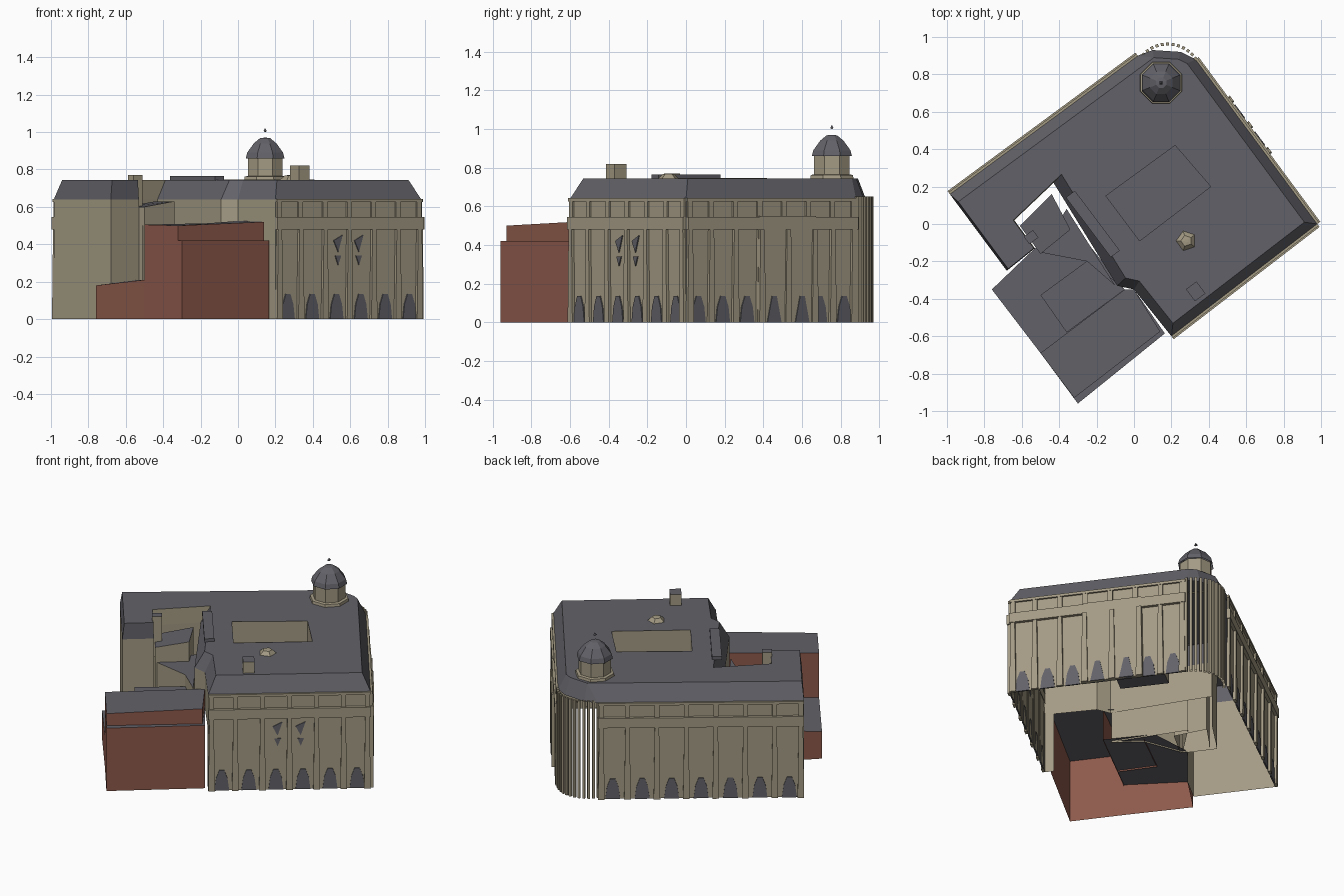
import bpy, bmesh, math
from mathutils import Vector

if "Cube" in bpy.data.objects:
    bpy.data.objects.remove(bpy.data.objects["Cube"])


def material(name, rgb):
    m = bpy.data.materials.new(name)
    m.diffuse_color = (*rgb, 1)
    m.use_nodes = True
    m.node_tree.nodes["Principled BSDF"].inputs["Base Color"].default_value = m.diffuse_color
    return m


STONE = material("tan stone", (0.37, 0.325, 0.23))
SLATE = material("grey slate", (0.122, 0.12, 0.138))
BRICK = material("red brick", (0.265, 0.10, 0.07))


def finish(name, bm, mats):
    me = bpy.data.meshes.new(name)
    bm.to_mesh(me)
    bm.free()
    for m in mats:
        me.materials.append(m)
    ob = bpy.data.objects.new(name, me)
    bpy.context.collection.objects.link(ob)
    return ob


def ring(bm, pts, z):
    return [bm.verts.new((x, y, z)) for x, y in pts]


def band(bm, lo, hi, mat=0, skip=()):
    n = len(lo)
    for i in range(n):
        if i not in skip:
            j = (i + 1) % n
            bm.faces.new((lo[i], lo[j], hi[j], hi[i])).material_index = mat


def prism(name, pts, z0, z1, side, top, rise=None, skip=()):
    """Open-bottomed block; rise gives a height change for each top corner."""
    bm = bmesh.new()
    lo, hi = ring(bm, pts, z0), ring(bm, pts, z1)
    for v, d in zip(hi, rise or []):
        v.co.z += d
    band(bm, lo, hi, skip=skip)
    bm.faces.new(hi).material_index = 1
    return finish(name, bm, [side, top])


def inset(pts, dist):
    """Move edge i of a counter-clockwise outline inwards by dist[i]."""
    out, n = [], len(pts)
    for i in range(n):
        p, a, b = Vector(pts[i]), Vector(pts[i - 1]), Vector(pts[(i + 1) % n])
        e, f = (p - a).normalized(), (b - p).normalized()
        cross = e.x * f.y - e.y * f.x
        # corner where the two shifted edges meet
        out.append(tuple(p + (f * dist[i - 1] - e * dist[i]) / cross))
    return out


def lathe(name, profile, centre, mat, sides=8):
    bm = bmesh.new()
    rings = []
    for r, z in profile:
        rings.append(ring(bm, [(centre[0] + r * math.cos(math.tau * (k + .5) / sides),
                                centre[1] + r * math.sin(math.tau * (k + .5) / sides))
                               for k in range(sides)], z))
    for lo, hi in zip(rings, rings[1:]):
        band(bm, lo, hi)
    bm.faces.new(rings[-1])
    return finish(name, bm, [mat])


def panel(bm, a, b, shape, out):
    """Extrude a (distance, height) outline outwards from the wall a-b."""
    a, b = Vector(a), Vector(b)
    d = (b - a).normalized()
    nrm = Vector((d.y, -d.x))
    back = [bm.verts.new((*(a + d * u - nrm * .003), z)) for u, z in shape]
    front = [bm.verts.new((*(a + d * u + nrm * out), z)) for u, z in shape]
    band(bm, back, front)
    bm.faces.new(front)


def rect(u, w, z0, z1):
    return [(u - w / 2, z0), (u + w / 2, z0), (u + w / 2, z1), (u - w / 2, z1)]


# Main block: walls, sloping slate edge and flat roof with a courtyard hole
S, E, N1, N2, W = (0.2, -0.6), (0.98, 0), (0.33, 0.88), (0.02, 0.9), (-0.985, 0.16)
plan = [W, (-0.68, -0.25), (-0.53, -0.13), (-0.64, 0.02), (-0.43, 0.22), (-0.09, -0.33),
        (0.0, -0.35), S, E, N1, (0.25, 0.92), (0.1, 0.93), N2]
slope = [.012, .004, .004, .004, .06, .05, .05, .05, .05, .04, .04, .04, .06]
court = [(-0.15, 0.15), (0.03, -0.09), (0.41, 0.2), (0.22, 0.42)]

# walls above the annexe and light well stop short of the ground
bm = bmesh.new()
feet = {2: 0.2, 3: 0.2, 4: 0.4, 5: 0.4, 6: 0.4}
for i, a in enumerate(plan):
    if i not in (9, 10, 11):
        b, z = plan[(i + 1) % len(plan)], feet.get(i, 0)
        bm.faces.new([bm.verts.new(c) for c in
                      ((*a, z), (*b, z), (*b, .64), (*a, .64))])
ret = (0.165, -0.555)
bm.faces.new([bm.verts.new(c) for c in ((*ret, 0), (*S, 0), (*S, .4), (*ret, .4))])
finish("main_walls", bm, [STONE])

bm = bmesh.new()
eave, crown = ring(bm, plan, 0.64), ring(bm, inset(plan, slope), 0.745)
band(bm, eave, crown)
for i in (2, 3):  # the light well sides stay stone up to the roof
    eave[i].link_faces[0].index
    for f in set(eave[i].link_faces) & set(eave[i + 1].link_faces):
        f.material_index = 1
edges = [bm.edges.get((crown[i - 1], crown[i])) for i in range(len(crown))]
hole = ring(bm, court, 0.745)
edges += [bm.edges.new((hole[i - 1], hole[i])) for i in range(4)]
bmesh.ops.triangle_fill(bm, edges=edges, use_beauty=True, normal=(0, 0, 1))
finish("main_roof", bm, [SLATE, STONE])

# Courtyard walls and floor
bm = bmesh.new()
floor, rim = ring(bm, court, 0.42), ring(bm, court, 0.747)
band(bm, rim, floor)
bm.faces.new(floor).material_index = 1
finish("courtyard", bm, [STONE, SLATE])

# Facades: pilasters, cornice, attic strips and dark basement windows
for name, a, b, bays in (("southeast", S, E, 6), ("northeast", E, N1, 7), ("northwest", N2, W, 7)):
    length = (Vector(b) - Vector(a)).length
    step = length / bays
    bm, win = bmesh.new(), bmesh.new()
    for i in range(bays + 1):
        u = min(max(i * step, 0.02), length - 0.02)
        panel(bm, a, b, [(u - .02, 0), (u + .02, 0), (u + .013, .48), (u - .013, .48)], 0.016)
        panel(bm, a, b, rect(u, 0.03, 0.545, 0.635), 0.01)
    panel(bm, a, b, rect(length / 2, length, 0.48, 0.545), 0.02)
    panel(bm, a, b, rect(length / 2, length, 0.625, 0.642), 0.012)
    for i in range(bays):
        u = (i + .5) * step
        panel(win, a, b, [(u - .045, 0), (u + .045, 0), (u + .035, .08), (u + .015, .135),
                          (u - .015, .135), (u - .035, .08)], 0.006)
    if name == "southeast":
        for u in (0.42, 0.56):
            panel(win, a, b, [(u, .36), (u + .03, .45), (u - .03, .42)], 0.006)
            panel(win, a, b, [(u, .29), (u + .02, .34), (u - .02, .34)], 0.006)
    finish(name + "_pilasters", bm, [STONE])
    finish(name + "_windows", win, [SLATE])

# Shallow projecting bay on the northeast side
bm = bmesh.new()
panel(bm, E, N1, rect(0.64, 0.36, 0, 0.55), 0.022)
for u in (0.47, 0.64, 0.81):
    panel(bm, E, N1, [(u - .02, 0), (u + .02, 0), (u + .013, .48), (u - .013, .48)], 0.032)
finish("projecting_bay", bm, [STONE])
bm = bmesh.new()
for u in (0.55, 0.73):
    panel(bm, E, N1, [(u - .045, 0), (u + .045, 0), (u + .015, .135), (u - .015, .135)], 0.027)
finish("bay_windows", bm, [SLATE])

# Rounded corner made of open upright slats
bm = bmesh.new()
for k in range(13):
    t = math.radians(35 + 110 * k / 12)
    r, p = Vector((math.cos(t), math.sin(t))), Vector((0.18, 0.78))
    q = Vector((-r.y, r.x)) * 0.008
    pts = [p + r * .174 - q, p + r * .19 - q, p + r * .19 + q, p + r * .174 + q]
    lo, hi = ring(bm, pts, 0), ring(bm, pts, 0.65)
    band(bm, lo, hi)
    bm.faces.new(hi)
finish("corner_slats", bm, [STONE])

# Corner turret
C = (0.145, 0.755)
lathe("turret_skirt", [(.122, .74), (.118, .762), (.09, .767)], C, STONE)
lathe("turret_drum", [(.1, .745), (.1, .862)], C, STONE)
lathe("turret_dome", [(.112, .86), (.104, .89), (.065, .94), (.03, .967), (.008, .97)], C, SLATE)
lathe("turret_finial", [(.002, 1.0), (.012, 1.006), (.002, 1.02)], C, SLATE, 4)


def block(name, x, y, w, d, z0, z1, side, top):
    """Small block turned to the building's axes."""
    c, s = math.cos(0.645), math.sin(0.645)
    pts = [(x + c * u - s * v, y + s * u + c * v)
           for u, v in ((-w, -d), (w, -d), (w, d), (-w, d))]
    prism(name, pts, z0, z1, side, top)


# Roof details
block("chimney", 0.33, -0.36, 0.035, 0.04, 0.74, 0.82, STONE, SLATE)
lathe("roof_hatch", [(.055, .745), (.03, .768), (.01, .77)], (0.28, -0.09), STONE, 5)
block("roof_edge_slab", -0.22, 0.0, 0.03, 0.2, 0.74, 0.765, SLATE, SLATE)
block("wing_chimney", -0.55, -0.07, 0.03, 0.025, 0.5, 0.77, STONE, SLATE)

# Stair tower and low link standing in the light well
prism("stair_tower", [(-0.61, -0.01), (-0.5, -0.16), (-0.34, -0.03), (-0.44, 0.16)],
      0.2, 0.6, STONE, SLATE, (0, 0, .03, .03))
prism("tower_link", [(-0.51, -0.15), (-0.25, -0.2), (-0.1, -0.33), (-0.36, 0.08)],
      0.2, 0.5, STONE, SLATE)

# Brick annexe in stepped blocks, open where it joins the main block
prism("annexe_low", [(-0.76, -0.35), (-0.5, -0.69), (-0.05, -0.35), (-0.25, -0.1), (-0.53, -0.13)],
      0, 0.21, BRICK, SLATE, (-.03, 0, 0, 0, 0), skip=(1, 2, 3))
prism("annexe_middle", [(-0.5, -0.38), (-0.36, -0.58), (-0.05, -0.35), (-0.24, -0.19)],
      0.2, 0.42, BRICK, SLATE, skip=(1, 2))
prism("annexe_main", [(-0.5, -0.69), (-0.3, -0.96), (0.165, -0.585), (0.0, -0.35), (-0.05, -0.35)],
      0, 0.42, BRICK, SLATE, skip=(2, 3, 4))
prism("annexe_upper", [(-0.5, -0.69), (-0.32, -0.93), (0.14, -0.575), (0.0, -0.35), (-0.05, -0.35)],
      0.42, 0.505, BRICK, SLATE, (0, -.005, .015, .02, .01))
# inner side wall of the taller brick block, above the low roof
bm = bmesh.new()
bm.faces.new([bm.verts.new(c) for c in ((-0.05, -0.35, .2), (-0.5, -0.69, .2),
                                        (-0.5, -0.69, .42), (-0.05, -0.35, .42))])
finish("annexe_side_wall", bm, [BRICK])
